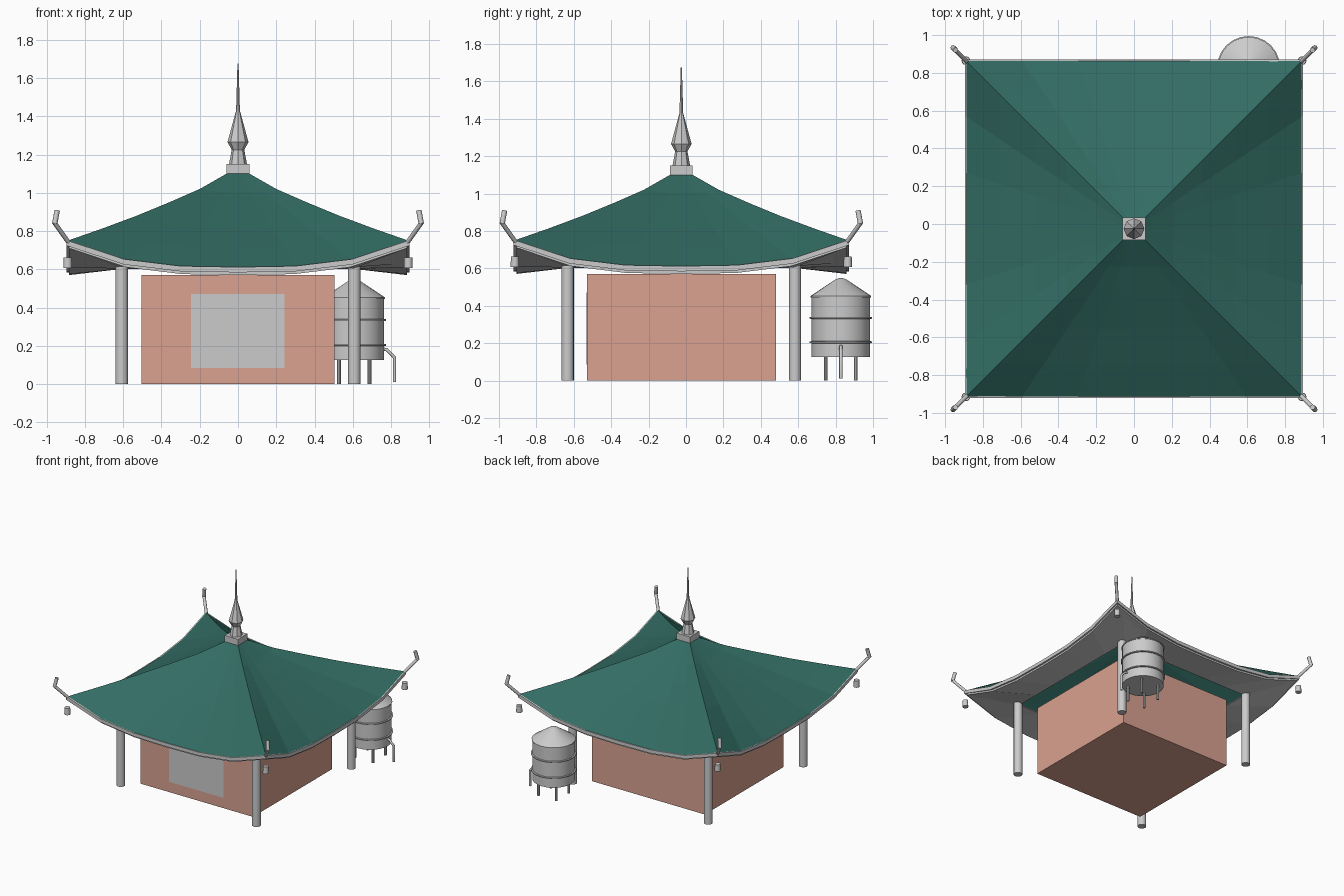
import bpy, bmesh, math
from mathutils import Vector

if "Cube" in bpy.data.objects:
    bpy.data.objects.remove(bpy.data.objects["Cube"])

CY = -0.025            # pavilion centre in y
E = 0.89               # eave half width


def material(name, rgb):
    m = bpy.data.materials.new(name)
    m.diffuse_color = (*rgb, 1)
    m.use_nodes = True
    m.node_tree.nodes["Principled BSDF"].inputs["Base Color"].default_value = m.diffuse_color
    return m


teal = material("teal_roof", (0.032, 0.15, 0.125))
brick = material("brick", (0.70, 0.36, 0.28))


def finish(bm, name, mat=None, smooth=False, recalc=True):
    bmesh.ops.remove_doubles(bm, verts=bm.verts, dist=1e-5)
    if recalc:
        bmesh.ops.recalc_face_normals(bm, faces=bm.faces)
    me = bpy.data.meshes.new(name)
    bm.to_mesh(me)
    bm.free()
    ob = bpy.data.objects.new(name, me)
    bpy.context.collection.objects.link(ob)
    if mat:
        me.materials.append(mat)
    if smooth:
        bpy.ops.object.select_all(action='DESELECT')
        ob.select_set(True)
        bpy.context.view_layer.objects.active = ob
        bpy.ops.object.shade_smooth_by_angle(angle=math.radians(35))
    return ob


def box(name, lo, hi, mat=None):
    bm = bmesh.new()
    bmesh.ops.create_cube(bm, size=1)
    for v in bm.verts:
        v.co = Vector([a + (b - a) * (c + 0.5) for a, b, c in zip(lo, hi, v.co)])
    return finish(bm, name, mat)


def lathe(name, x, y, profile, n=16, smooth=True):
    """Closed solid of revolution from (radius, z) points, bottom to top."""
    bm = bmesh.new()
    rings = [[bm.verts.new((x + r * math.cos(2 * math.pi * i / n),
                            y + r * math.sin(2 * math.pi * i / n), z))
              for i in range(n)] for r, z in profile]
    for a, b in zip(rings, rings[1:]):
        for i in range(n):
            j = (i + 1) % n
            bm.faces.new((a[i], a[j], b[j], b[i]))
    bm.faces.new(rings[0][::-1])
    bm.faces.new(rings[-1])
    return finish(bm, name, None, smooth)


def tube(name, points, radius, res=2):
    cu = bpy.data.curves.new(name, 'CURVE')
    cu.dimensions = '3D'
    cu.bevel_depth = radius
    cu.bevel_resolution = res
    cu.use_fill_caps = True
    sp = cu.splines.new('POLY')
    sp.points.add(len(points) - 1)
    for p, co in zip(sp.points, points):
        p.co = (*co, 1)
    ob = bpy.data.objects.new(name, cu)
    bpy.context.collection.objects.link(ob)
    return ob


def square_sweep(name, rows, mat=None, closed=False, segs=6):
    """Four-sided surface; each row is (half width, function of u giving z)."""
    bm = bmesh.new()
    for k in range(4):
        c, s = [(1, 0), (0, 1), (-1, 0), (0, -1)][k]
        grid = []
        for h, zf in rows:
            line = []
            for i in range(segs + 1):
                u = -1 + 2 * i / segs
                x, y = u * h, -h
                line.append(bm.verts.new((c * x - s * y, CY + s * x + c * y, zf(u))))
            grid.append(line)
        pairs = list(zip(grid, grid[1:]))
        if closed:
            pairs.append((grid[-1], grid[0]))
        for a, b in pairs:
            for i in range(segs):
                bm.faces.new((a[i], a[i + 1], b[i + 1], b[i]))
    return finish(bm, name, mat, recalc=closed)


def sag(ridge, depth):
    return lambda u: ridge - depth * (1 - abs(u) ** 3)


# Swept roof with upturned corners
square_sweep("roof", [(E, sag(0.75, 0.14)), (0.71, sag(0.813, 0.10)),
                      (0.53, sag(0.88, 0.067)), (0.36, sag(0.95, 0.038)),
                      (0.20, sag(1.02, 0.015)), (0.06, sag(1.10, 0))], teal)

# Eave band and soffit running in to the pillars
square_sweep("eave_band", [(E + 0.006, sag(0.752, 0.14)), (E + 0.006, sag(0.724, 0.14)),
                           (E - 0.014, sag(0.724, 0.14)), (E - 0.014, sag(0.750, 0.14))],
             closed=True)
square_sweep("soffit", [(E - 0.008, sag(0.73, 0.14)), (E - 0.008, sag(0.71, 0.14)),
                        (0.60, lambda u: 0.603), (0.60, lambda u: 0.611)], closed=True)

# Room and front opening panel
box("walls", (-0.505, CY - 0.505, 0), (0.505, CY + 0.505, 0.57), brick)
box("front_panel", (-0.245, CY - 0.508, 0.085), (0.243, CY - 0.50, 0.47))

# Pillars, corner horns and hanging bells
for sx in (-1, 1):
    for sy in (-1, 1):
        tag = ("left" if sx < 0 else "right") + ("_front" if sy < 0 else "_back")
        lathe("pillar_" + tag, sx * 0.608, CY + sy * 0.608, [(0.033, 0), (0.033, 0.615)])
        tube("horn_" + tag, [(sx * d, CY + sy * d, z) for d, z in
                             ((0.885, 0.74), (0.96, 0.845), (0.945, 0.908))][:2], 0.012)
        tube("horn_tip_" + tag, [(sx * d, CY + sy * d, z) for d, z in
                                 ((0.958, 0.838), (0.945, 0.908))], 0.014)
        lathe("bell_" + tag, sx * E, CY + sy * E, [(0.023, 0.608), (0.021, 0.662)], 12)

# Finial
box("finial_base", (-0.06, CY - 0.06, 1.095), (0.06, CY + 0.06, 1.15))
lathe("finial", 0, CY, [(0.047, 1.15), (0.033, 1.225), (0.055, 1.265),
                        (0.01, 1.43), (0.003, 1.675)], 8, smooth=False)

# Water tank with hoops, legs and spout
TX, TY = 0.607, 0.828
lathe("tank_body", TX, TY, [(0.157, 0.125), (0.157, 0.45)], 24)
lathe("tank_lid", TX, TY, [(0.162, 0.445), (0.162, 0.452), (0.03, 0.54), (0.012, 0.547)], 24)
for i, z in enumerate((0.205, 0.335)):
    lathe(f"tank_hoop_{i}", TX, TY, [(0.155, z - 0.006), (0.167, z - 0.004),
                                     (0.167, z + 0.004), (0.155, z + 0.006)], 24)
for i, (dx, dy) in enumerate(((-1, -1), (1, -1), (1, 1), (-1, 1))):
    lathe(f"tank_leg_{i}", TX + dx * 0.08, TY + dy * 0.08, [(0.01, 0), (0.01, 0.13)], 10)
tube("tank_spout", [(TX + 0.14, TY, 0.185), (TX + 0.17, TY, 0.18),
                    (0.818, TY, 0.14), (0.818, TY, 0.012)], 0.009)
